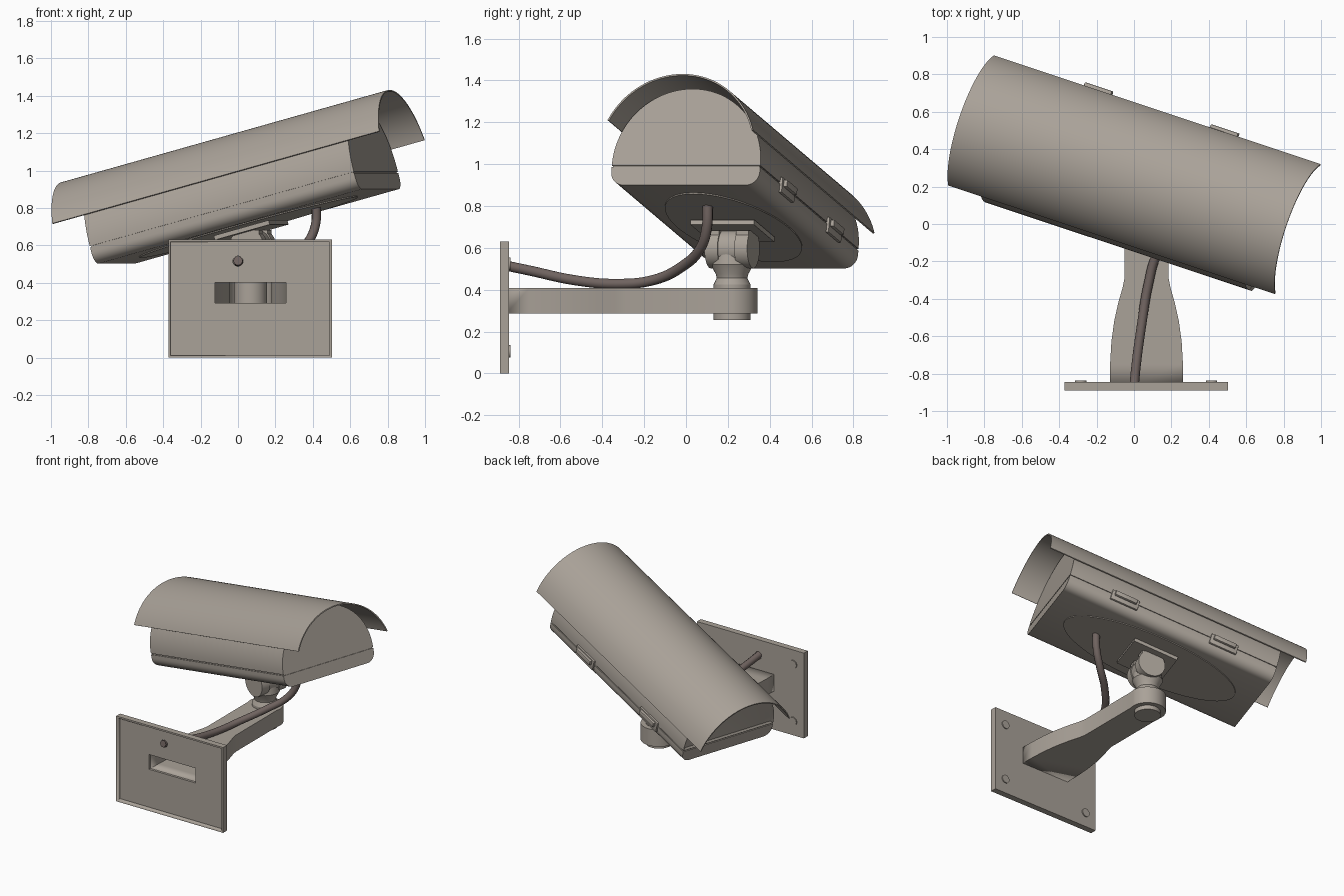
import bpy, bmesh, math
from mathutils import Matrix, Vector

if "Cube" in bpy.data.objects:
    bpy.data.objects.remove(bpy.data.objects["Cube"])


def material(name, rgb):
    m = bpy.data.materials.new(name)
    m.diffuse_color = (*rgb, 1)
    m.use_nodes = True
    m.node_tree.nodes["Principled BSDF"].inputs["Base Color"].default_value = m.diffuse_color
    return m


TAUPE = material("taupe_metal", (0.40, 0.36, 0.315))
CABLE = material("dark_cable", (0.16, 0.125, 0.115))

# Housing frame: local x runs along the housing, origin at front seam centre
HOUSING = (Matrix.Translation((0.738, 0, 0.99))
           @ Matrix.Rotation(math.radians(-18.4), 4, 'Z')
           @ Matrix.Rotation(math.radians(-15), 4, 'Y'))
WORLD = Matrix.Identity(4)


def finish(name, bm, frame=WORLD, mat=TAUPE, angle=35):
    bmesh.ops.recalc_face_normals(bm, faces=bm.faces)
    me = bpy.data.meshes.new(name)
    bm.to_mesh(me)
    bm.free()
    ob = bpy.data.objects.new(name, me)
    ob.matrix_world = frame
    me.materials.append(mat)
    bpy.context.collection.objects.link(ob)
    bpy.ops.object.select_all(action='DESELECT')
    ob.select_set(True)
    bpy.context.view_layer.objects.active = ob
    bpy.ops.object.shade_smooth_by_angle(angle=math.radians(angle))
    return ob


def prism_bm(pts, lo, hi, axis):
    """Extrude a 2D outline along x (points are y,z) or z (points are x,y)."""
    bm = bmesh.new()
    place = (lambda a, b, d: (d, a, b)) if axis == 'x' else (lambda a, b, d: (a, b, d))
    rings = [[bm.verts.new(place(a, b, d)) for a, b in pts] for d in (lo, hi)]
    n = len(pts)
    caps = [bm.faces.new(r) for r in rings]
    sides = [bm.faces.new((rings[0][i], rings[0][(i + 1) % n],
                           rings[1][(i + 1) % n], rings[1][i])) for i in range(n)]
    bmesh.ops.recalc_face_normals(bm, faces=bm.faces)
    return bm, caps, sides


def box(name, lo, hi, frame=WORLD, bevel=0):
    pts = [(lo[0], lo[1]), (hi[0], lo[1]), (hi[0], hi[1]), (lo[0], hi[1])]
    bm, _, _ = prism_bm(pts, lo[2], hi[2], 'z')
    if bevel:
        bmesh.ops.bevel(bm, geom=bm.edges[:], offset=bevel, segments=2,
                        affect='EDGES', profile=0.5)
    return finish(name, bm, frame)


def cylinder(name, centre, r, depth, rot=WORLD, frame=WORLD, r2=None, sides=40):
    bm = bmesh.new()
    bmesh.ops.create_cone(bm, cap_ends=True, segments=sides, radius1=r,
                          radius2=r if r2 is None else r2, depth=depth,
                          matrix=Matrix.Translation(centre) @ rot)
    return finish(name, bm, frame)


def arc(cx, cy, r, a0, a1, n):
    return [(cx + r * math.cos(math.radians(a0 + (a1 - a0) * i / n)),
             cy + r * math.sin(math.radians(a0 + (a1 - a0) * i / n)))
            for i in range(n + 1)]


def cut(ob, cutter):
    mod = ob.modifiers.new("cut", 'BOOLEAN')
    mod.object, mod.operation, mod.solver = cutter, 'DIFFERENCE', 'EXACT'
    bpy.context.view_layer.objects.active = ob
    bpy.ops.object.modifier_apply(modifier=mod.name)
    bpy.data.objects.remove(cutter, do_unlink=True)


# Housing: domed cover with a slightly recessed rear panel
L, R = 1.54, 0.374
bm, caps, _ = prism_bm([(R, 0.004)] + arc(0, 0.009, R, 0, 180, 48) + [(-R, 0.004)],
                       -L, 0, 'x')
bmesh.ops.inset_region(bm, faces=[caps[0]], thickness=0.02, depth=0)
bmesh.ops.translate(bm, verts=caps[0].verts[:], vec=(0.01, 0, 0))
finish("housing_cover", bm, HOUSING)

# Lower tray with rounded bottom corners, and the seam between the two
tray = ([(R, -0.004)] + arc(R - 0.065, -0.028, 0.065, 0, -90, 8)
        + arc(-R + 0.065, -0.028, 0.065, -90, -180, 8) + [(-R, -0.004)])
bm, _, _ = prism_bm(tray, -L, 0, 'x')
finish("housing_tray", bm, HOUSING)
box("seam_gasket", (-L + 0.006, -R + 0.006, -0.01), (-0.006, R - 0.006, 0.01), HOUSING)

# Oval raised pad under the tray
oval = [(-0.77 + 0.63 * math.cos(t), 0.28 * math.sin(t))
        for t in (2 * math.pi * i / 64 for i in range(64))]
bm, _, _ = prism_bm(oval, -0.099, -0.09, 'z')
finish("underside_oval", bm, HOUSING)

# Thin curved sun shield overhanging both ends
shield = arc(0.008, 0.011, 0.396, 17.5, 155, 48) + arc(0.008, 0.011, 0.388, 155, 17.5, 48)
bm, _, _ = prism_bm(shield, -1.72, 0.186, 'x')
finish("sun_shield", bm, HOUSING)

# Two side latches across the seam
for i, u in enumerate((-1.146, -0.41)):
    box(f"latch_plate_{i}", (u - 0.1, R - 0.01, -0.045), (u + 0.1, R + 0.012, 0.03),
        HOUSING, 0.004)
    box(f"latch_lever_{i}", (u - 0.08, R, -0.012), (u + 0.08, R + 0.03, 0.022),
        HOUSING, 0.005)

# Tilted mounting plate under the housing
box("housing_mount_plate", (-0.92, -0.16, -0.128), (-0.6, 0.16, -0.104), HOUSING)
box("housing_mount_pad", (-0.86, -0.1, -0.106), (-0.66, 0.1, -0.09), HOUSING)

# Tilt hinge: two outer knuckles and a slimmer middle one, axis across the housing
JX, JY = 0.067, 0.22
HINGE = (Matrix.Translation((JX + 0.012, JY, 0.597))
         @ Matrix.Rotation(math.radians(-18.4), 4, 'Z'))
across = Matrix.Rotation(math.pi / 2, 4, 'X')
for side in (-1, 1):
    cylinder(f"hinge_knuckle_{side}", (0, side * 0.075, 0), 0.095, 0.065, across, HINGE)
    box(f"hinge_ear_{side}", (-0.07, side * 0.075 - 0.0325, 0), (0.07, side * 0.075 + 0.0325, 0.085),
        HINGE)
cylinder("hinge_tongue", (0, 0, 0), 0.088, 0.09, across, HINGE)

# Swivel post turned from one profile
post = [(0, 0.255), (0.088, 0.255), (0.088, 0.425), (0.073, 0.455),
        (0.078, 0.475), (0.102, 0.52), (0.095, 0.57), (0, 0.57)]
bm = bmesh.new()
vs = [bm.verts.new((r, 0, z)) for r, z in post]
es = [bm.edges.new(p) for p in zip(vs, vs[1:])]
bmesh.ops.spin(bm, geom=vs + es, cent=(0, 0, 0), axis=(0, 0, 1),
               angle=2 * math.pi, steps=40)
bmesh.ops.remove_doubles(bm, verts=bm.verts, dist=1e-5)
finish("swivel_post", bm, Matrix.Translation((JX, JY, 0)), angle=25)

# Hollow arm, flared toward the wall and open at the wall end
half = [(0.193, -0.86), (0.192, -0.75), (0.185, -0.63), (0.17, -0.52),
        (0.148, -0.42), (0.125, -0.34), (0.115, -0.29), (0.115, 0.19)]
outline = ([(JX + w, y) for w, y in half] + arc(JX, JY, 0.12, 0, 180, 24)
           + [(JX - w, y) for w, y in reversed(half)])
bm, caps, sides = prism_bm(outline, 0.288, 0.405, 'z')
bm.faces.remove(sides[-1])
arm = finish("support_arm", bm)
# keep the walls inside the outer outline
solid = arm.modifiers.new("wall", 'SOLIDIFY')
solid.thickness, solid.offset = 0.008, 0
bpy.context.view_layer.objects.active = arm
bpy.ops.object.modifier_apply(modifier=solid.name)

# Wall plate: shallow tray with an arm slot and a cable hole
plate = box("wall_plate", (-0.372, -0.89, 0), (0.502, -0.845, 0.63))
cut(plate, box("cutter_recess", (-0.36, -0.95, 0.012), (0.49, -0.862, 0.618)))
cut(plate, box("cutter_slot", (JX - 0.19, -0.95, 0.292), (JX + 0.19, -0.8, 0.401)))
cut(plate, cylinder("cutter_cable", (0, -0.86, 0.515), 0.027, 0.2, across))

# Four screw heads
for x in (-0.285, 0.415):
    for z in (0.105, 0.525):
        cylinder(f"screw_{x}_{z}", (x, -0.844, z), 0.03, 0.012, across, sides=20)

# Cable looping from the plate up into the tray
path = [(0, -0.875, 0.518), (0.012, -0.75, 0.492), (0.042, -0.53, 0.445),
        (0.075, -0.33, 0.428), (0.125, -0.16, 0.445), (0.24, -0.02, 0.51),
        (0.36, 0.07, 0.6), (0.412, 0.1, 0.7), (0.418, 0.103, 0.83)]
curve = bpy.data.curves.new("cable", 'CURVE')
curve.dimensions = '3D'
curve.bevel_depth, curve.bevel_resolution, curve.use_fill_caps = 0.025, 3, True
curve.resolution_u = 6
sp = curve.splines.new('BEZIER')
sp.bezier_points.add(len(path) - 1)
for bp, co in zip(sp.bezier_points, path):
    bp.co = co
    bp.handle_left_type = bp.handle_right_type = 'AUTO'
curve.materials.append(CABLE)
bpy.context.collection.objects.link(bpy.data.objects.new("cable", curve))
